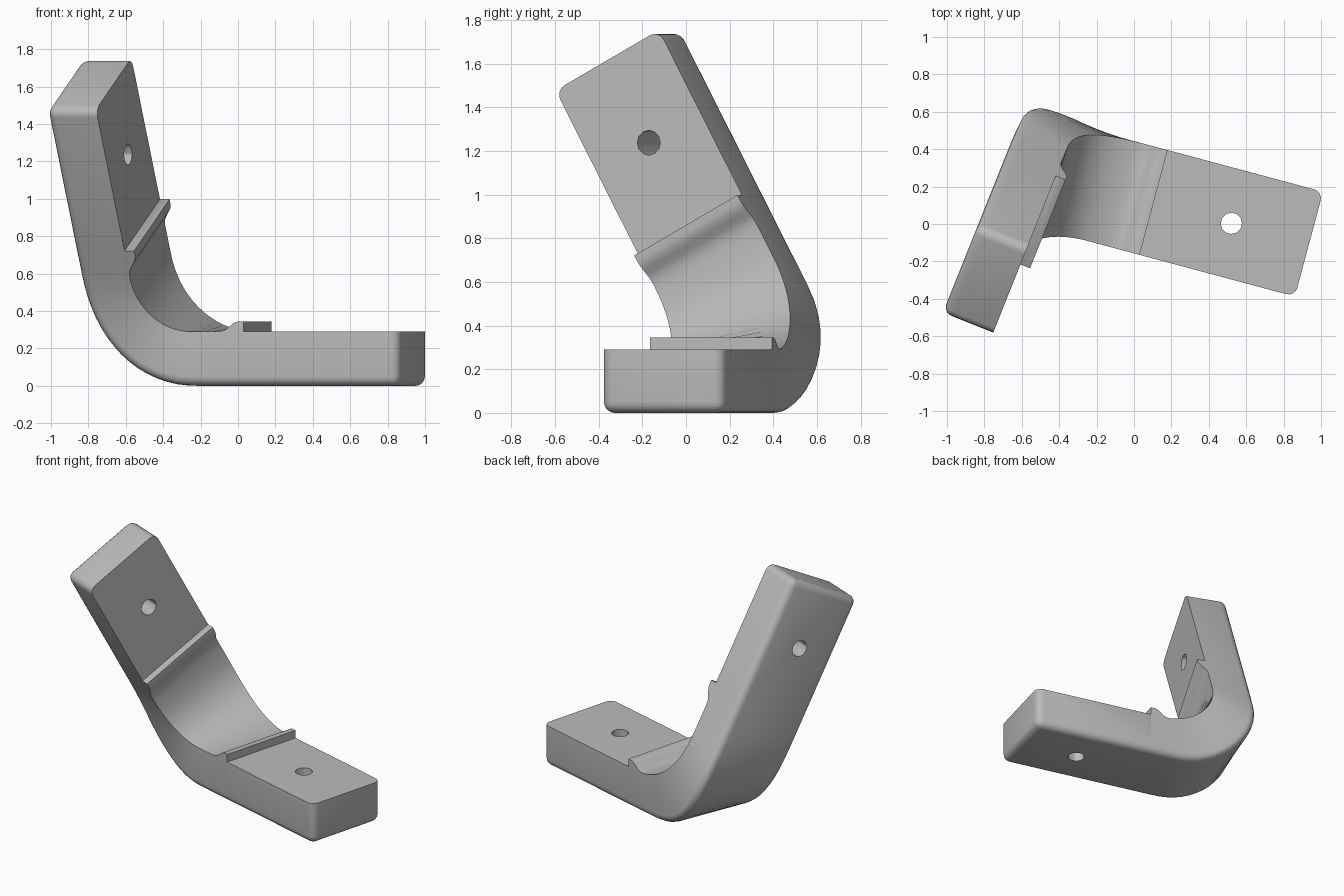
import bpy, bmesh, math
from math import sin, cos, pi, radians
from mathutils import Vector

cube = bpy.data.objects.get("Cube")
if cube:
    bpy.data.objects.remove(cube, do_unlink=True)

# Dimensions
HALF, THICK, ARM, LIP, ROUND = 0.29, 0.29, 0.86, 0.055, 0.05

# Directions: fold axis and inward normal of the upright arm, then both arms
Z = Vector((0, 0, 1))
fold, tilt, turn = radians(-21.8), radians(28.5), radians(-15)
N = Vector((cos(fold), sin(fold), 0))
H = Vector((-sin(fold), cos(fold), 0))
base_dir = Vector((cos(turn), sin(turn), 0))
base_side = Vector((-sin(turn), cos(turn), 0))
arm_dir = Z * cos(tilt) - H * sin(tilt)
arm_side = H * cos(tilt) + Z * sin(tilt)
base_lip = Vector((0.105, 0.115, THICK))
arm_lip = Vector((-0.512, 0.02, 0.86))

# Stations through the elbow: dense at the two lips, even between
ramp = [0, 0.03, 0.05, 0.07, 0.09, 0.11, 0.14]
drop = [1, 1, 0.88, 0.62, 0.32, 0.1, 0]
MID = 18


def stations(length):
    first = [(s, b) for s, b in zip(ramp, drop)]
    span = length - 2 * ramp[-1]
    middle = [(ramp[-1] + span * i / MID, 0) for i in range(1, MID)]
    return first + middle + [(length - s, b) for s, b in reversed(first)]


def elbow_edge(side, depth, radius, lip):
    """Edge from the base lip to the arm lip: line, quarter turn, line."""
    start = base_lip + base_side * HALF * side
    end = arm_lip + arm_side * HALF * side
    n0, h0, z1, h1 = start.dot(N), start.dot(H), end.z, end.dot(H)
    cn = arm_lip.dot(N) - (THICK - depth) + radius
    cz = depth + radius
    line0, line1, arc = n0 - cn, z1 - cz, radius * pi / 2
    k0 = -base_dir.dot(H) / base_dir.dot(N)
    k1 = arm_dir.dot(H) / arm_dir.z
    ha, hb = h0 + k0 * line0, h1 - k1 * line1
    points = []
    for s, bump in stations(line0 + arc + line1):
        if s <= line0:
            n, z, h, ang = n0 - s, depth, h0 + k0 * s, 0
        elif s < line0 + arc:
            t = (s - line0) / arc
            ang = t * pi / 2
            n, z = cn - radius * sin(ang), cz - radius * cos(ang)
            h = ((2*t**3 - 3*t*t + 1) * ha + (t**3 - 2*t*t + t) * arc * k0
                 + (3*t*t - 2*t**3) * hb + (t**3 - t*t) * arc * k1)
        else:
            q = s - line0 - arc
            n, z, h, ang = cn - radius, cz + q, hb + k1 * q, pi / 2
        n += bump * lip * sin(ang)
        z += bump * lip * cos(ang)
        points.append(N * n + H * h + Z * z)
    return points


def flat_ring(center, side, inward):
    a, b = center - side * HALF, center + side * HALF
    return [a, b, b - inward * THICK, a - inward * THICK]


# Cross-sections from the free end of the base to the free end of the arm
elbow = list(zip(elbow_edge(-1, THICK, 0.28, LIP), elbow_edge(1, THICK, 0.41, LIP),
                 elbow_edge(1, 0, 0.57, 0), elbow_edge(-1, 0, 0.57, 0)))
rings = [flat_ring(base_lip + base_dir * ARM, base_side, Z),
         flat_ring(base_lip, base_side, Z)]
rings += elbow
rings += [flat_ring(arm_lip, arm_side, N),
          flat_ring(arm_lip + arm_dir * ARM, arm_side, N)]

bm = bmesh.new()
loops = [[bm.verts.new(p) for p in ring] for ring in rings]
for r0, r1 in zip(loops, loops[1:]):
    for i in range(4):
        j = (i + 1) % 4
        bm.faces.new((r0[i], r0[j], r1[j], r1[i]))
bm.faces.new(loops[0])
bm.faces.new(loops[-1])
first, last = loops[0], loops[-1]
corners = {v for v in first + last}
outer = {tuple(round(c, 3) for c in p) for ring in rings for p in ring[2:]}
ends = {tuple(round(c, 3) for c in v.co) for v in corners}
bmesh.ops.remove_doubles(bm, verts=bm.verts[:], dist=0.0005)
bmesh.ops.recalc_face_normals(bm, faces=bm.faces[:])


# Round the outer rim and the corners of both free ends
def near(v, keys):
    return tuple(round(c, 3) for c in v.co) in keys


rim = []
for e in bm.edges:
    a, b = e.verts
    on_outer = near(a, outer) + near(b, outer)
    on_end = near(a, ends) and near(b, ends)
    angle = e.calc_face_angle(0)
    if (on_outer == 2 and angle > 0.8) or (on_end and on_outer == 1):
        rim.append(e)
bmesh.ops.bevel(bm, geom=rim, offset=ROUND, offset_type='OFFSET', segments=4,
                profile=0.5, affect='EDGES', clamp_overlap=False)
bmesh.ops.recalc_face_normals(bm, faces=bm.faces[:])

mesh = bpy.data.meshes.new("angled_bracket")
bm.to_mesh(mesh)
bm.free()
bracket = bpy.data.objects.new("angled_bracket", mesh)
bpy.context.collection.objects.link(bracket)

# Screw hole through the middle of each arm
for center, axis in ((base_lip + base_dir * ARM / 2, Z),
                     (arm_lip + arm_dir * ARM / 2, N)):
    bpy.ops.mesh.primitive_cylinder_add(
        vertices=12, radius=0.057, depth=1, location=center,
        rotation=axis.to_track_quat('Z', 'Y').to_euler())
    cutter = bpy.context.object
    cutter.name = "hole_cutter"
    cutter.hide_render = True
    cut = bracket.modifiers.new("hole", 'BOOLEAN')
    cut.operation = 'DIFFERENCE'
    cut.solver = 'EXACT'
    cut.object = cutter
    bpy.ops.object.select_all(action='DESELECT')
    bracket.select_set(True)
    bpy.context.view_layer.objects.active = bracket
    bpy.ops.object.modifier_apply(modifier=cut.name)
    bpy.data.objects.remove(cutter, do_unlink=True)

# Plain grey finish
grey = bpy.data.materials.new("plain_grey")
grey.use_nodes = True
colour = (0.5, 0.5, 0.5, 1)
grey.diffuse_color = colour
grey.node_tree.nodes["Principled BSDF"].inputs["Base Color"].default_value = colour
bracket.data.materials.clear()
bracket.data.materials.append(grey)
bpy.ops.object.shade_smooth_by_angle(angle=radians(30))
